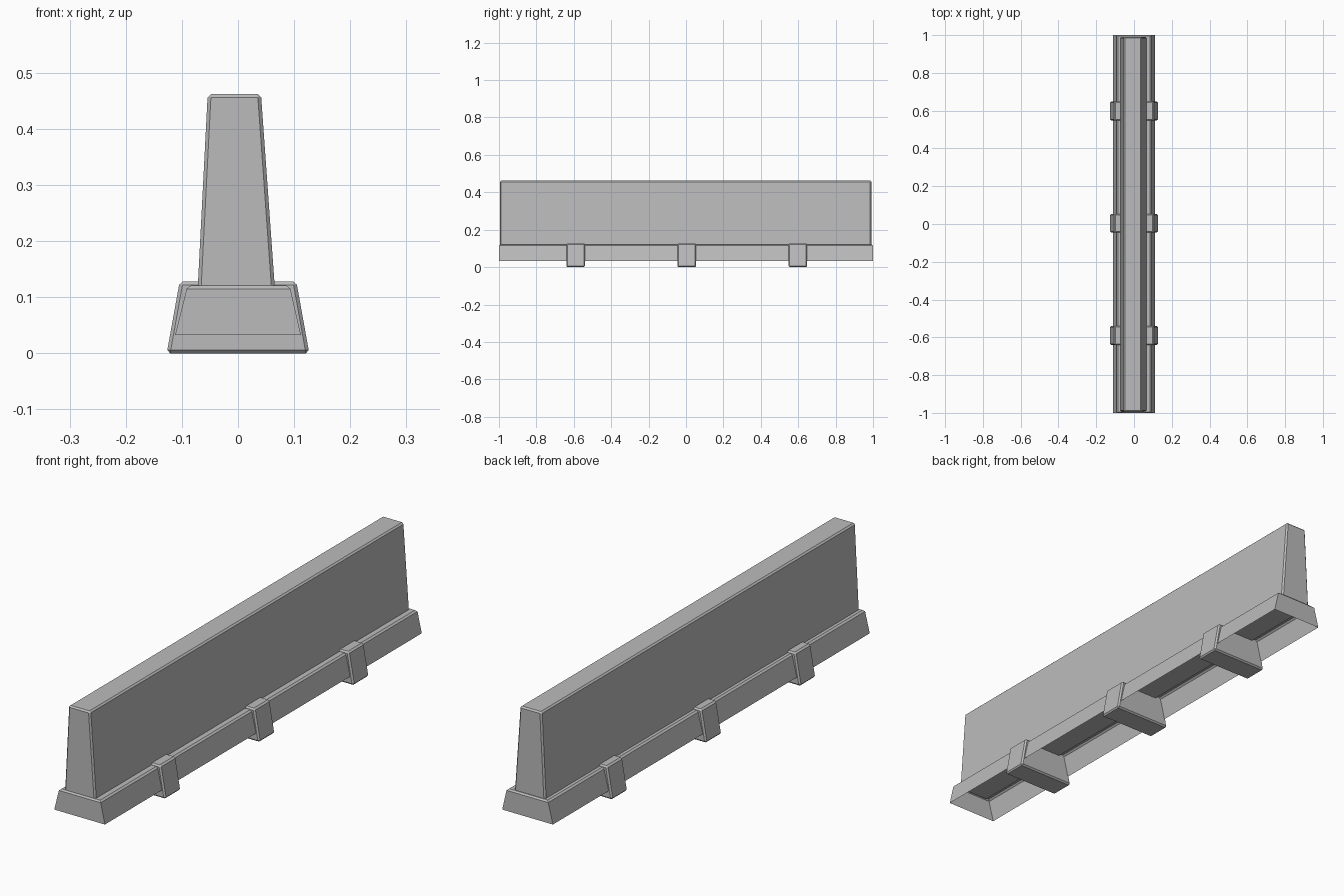
import bpy
import bmesh

cube = bpy.data.objects.get("Cube")
if cube:
    bpy.data.objects.remove(cube, do_unlink=True)

concrete = bpy.data.materials.new("concrete_grey")
concrete.use_nodes = True
GREY = (0.5, 0.5, 0.5, 1)
concrete.diffuse_color = GREY
concrete.node_tree.nodes["Principled BSDF"].inputs["Base Color"].default_value = GREY


def tapered_block(name, bottom_x, top_x, y_range, z_range, bevel=0.006, open_bottom=False):
    """Box with tapering sides and chamfered edges; an open one is chamfered on top only."""
    bm = bmesh.new()
    rings = []
    for (x0, x1), z in zip((bottom_x, top_x), z_range):
        y0, y1 = y_range
        corners = ((x0, y0), (x1, y0), (x1, y1), (x0, y1))
        rings.append([bm.verts.new((x, y, z)) for x, y in corners])
    low, high = rings
    for i in range(4):
        j = (i + 1) % 4
        bm.faces.new((low[i], low[j], high[j], high[i]))
    bm.faces.new(high)
    if not open_bottom:
        bm.faces.new(low[::-1])
    edges = [e for e in bm.edges if not open_bottom or all(v in high for v in e.verts)]
    bmesh.ops.bevel(bm, geom=edges, offset=bevel, segments=1, affect='EDGES')
    bmesh.ops.recalc_face_normals(bm, faces=bm.faces)
    mesh = bpy.data.meshes.new(name)
    bm.to_mesh(mesh)
    bm.free()
    mesh.materials.append(concrete)
    obj = bpy.data.objects.new(name, mesh)
    bpy.context.collection.objects.link(obj)
    return obj


# Tall tapered wall, leaning very slightly off centre
tapered_block("barrier_wall", (-0.072, 0.066), (-0.054, 0.041), (-0.994, 0.991), (0.112, 0.462))

# Hollow plinth under the wall
tapered_block("barrier_base", (-0.112, 0.112), (-0.09, 0.092), (-1, 1), (0.033, 0.121),
              open_bottom=True)

# Three feet wrapped round the plinth
for label, y in (("front", -0.59), ("middle", 0.004), ("back", 0.598)):
    tapered_block(label + "_foot", (-0.127, 0.127), (-0.104, 0.104), (y - 0.05, y + 0.05),
                  (0, 0.128))
